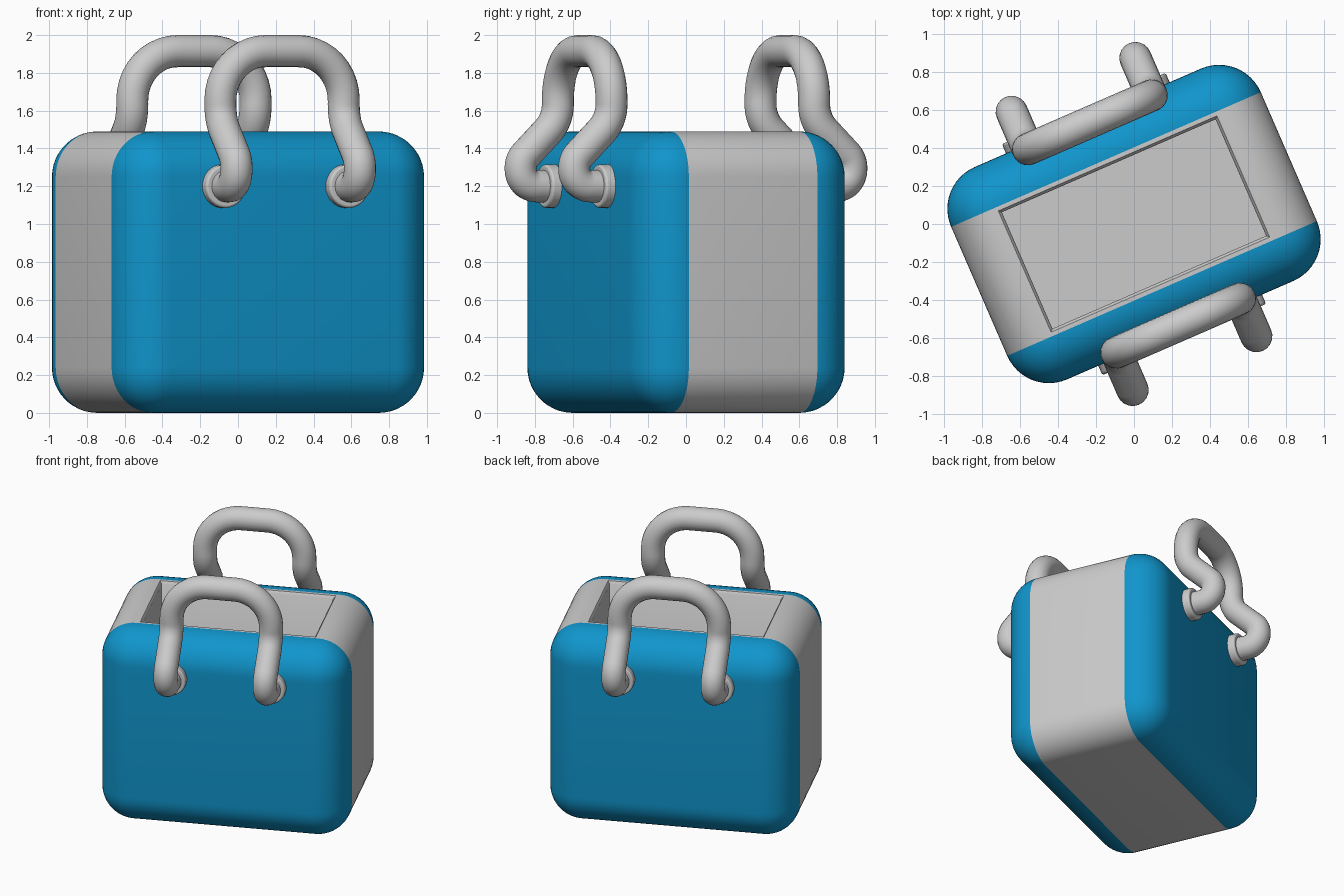
import bpy, bmesh, math
from mathutils import Vector, Matrix

if "Cube" in bpy.data.objects:
    bpy.data.objects.remove(bpy.data.objects["Cube"])

TURN = Matrix.Rotation(math.radians(23.5), 4, 'Z')
L, W, H, R = 0.891, 0.611, 1.49, 0.24     # half length, half width, height, edge radius

blue = bpy.data.materials.new("blue")
blue.diffuse_color = (0.005, 0.30, 0.60, 1)
blue.use_nodes = True
blue.node_tree.nodes["Principled BSDF"].inputs["Base Color"].default_value = blue.diffuse_color
grey = bpy.data.materials.new("grey")


def smooth(ob, angle=40):
    bpy.ops.object.select_all(action='DESELECT')
    ob.select_set(True)
    bpy.context.view_layer.objects.active = ob
    bpy.ops.object.shade_smooth_by_angle(angle=math.radians(angle))


# Bag body: rounded box, blue sides, grey middle band, hollow from the top
bm = bmesh.new()
bmesh.ops.create_cube(bm, size=1, matrix=Matrix.Translation((0, 0, H / 2))
                      @ Matrix.Diagonal((2 * L, 2 * W, H, 1)))
bmesh.ops.bevel(bm, geom=bm.edges[:], offset=R, segments=12, profile=0.5, affect='EDGES')
for f in bm.faces:
    f.material_index = 1 if abs(f.calc_center_median().y) > W - R + 1e-4 else 0
bm.normal_update()
top = max(bm.faces, key=lambda f: (round(f.calc_center_median().z, 4), f.calc_area()))
bmesh.ops.inset_region(bm, faces=[top], thickness=0.031)
bmesh.ops.inset_region(bm, faces=[top], thickness=0.02, depth=-0.02)
ret = bmesh.ops.extrude_discrete_faces(bm, faces=[top])
for v in ret["faces"][0].verts:
    v.co.z = 0.25
me = bpy.data.meshes.new("bag_body")
bm.to_mesh(me)
bm.free()
me.materials.append(grey)
me.materials.append(blue)
body = bpy.data.objects.new("bag_body", me)
bpy.context.collection.objects.link(body)
body.matrix_world = TURN
smooth(body)


def rounded(corners, n=10):
    """Path through corner points, each rounded by its radius."""
    pts = [Vector(c[0]) for c in corners]
    out = [pts[0]]
    for i in range(1, len(pts) - 1):
        p, r = pts[i], corners[i][1]
        a, b = (pts[i - 1] - p).normalized(), (pts[i + 1] - p).normalized()
        half = a.angle(b) / 2
        c = p + (a + b).normalized() * r / math.sin(half)
        s, e = p + a * r / math.tan(half) - c, p + b * r / math.tan(half) - c
        sweep = s.angle(e)
        for k in range(n + 1):
            t = k / n
            out.append(c + (s * math.sin((1 - t) * sweep) + e * math.sin(t * sweep)) / math.sin(sweep))
    return out + [pts[-1]]


# Handles: bent tube with a collar at each end
for name, side in (("front", -1), ("back", 1)):
    leg = [(0.57, 1.20, 0), (0.80, 1.20, 0.09), (0.80, 1.337, 0.10), (0.585, 1.55, 0.2), (0.585, 1.915, 0.26)]
    left = [((-0.356, side * v, z), r) for v, z, r in leg]
    right = [((-c[0], c[1], c[2]), r) for c, r in reversed(left)]
    path = rounded(left + right)
    cu = bpy.data.curves.new(name + "_handle", 'CURVE')
    cu.dimensions = '3D'
    cu.bevel_depth = 0.085
    cu.bevel_resolution = 8
    cu.use_fill_caps = True
    sp = cu.splines.new('POLY')
    sp.points.add(len(path) - 1)
    for q, p in zip(sp.points, path):
        q.co = (*p, 1)
    handle = bpy.data.objects.new(name + "_handle", cu)
    bpy.context.collection.objects.link(handle)
    handle.matrix_world = TURN
    bpy.ops.object.select_all(action='DESELECT')
    handle.select_set(True)
    bpy.context.view_layer.objects.active = handle
    bpy.ops.object.convert(target='MESH')
    smooth(bpy.context.object)

    for tag, u in (("left", -0.356), ("right", 0.356)):
        bpy.ops.mesh.primitive_cylinder_add(vertices=32, radius=0.115, depth=0.10)
        collar = bpy.context.object
        collar.name = f"{name}_{tag}_collar"
        collar.matrix_world = (TURN @ Matrix.Translation((u, side * 0.615, 1.20))
                               @ Matrix.Rotation(math.pi / 2, 4, 'X'))
        bev = collar.modifiers.new("soft_edge", 'BEVEL')
        bev.width, bev.segments = 0.012, 3
        smooth(collar)
